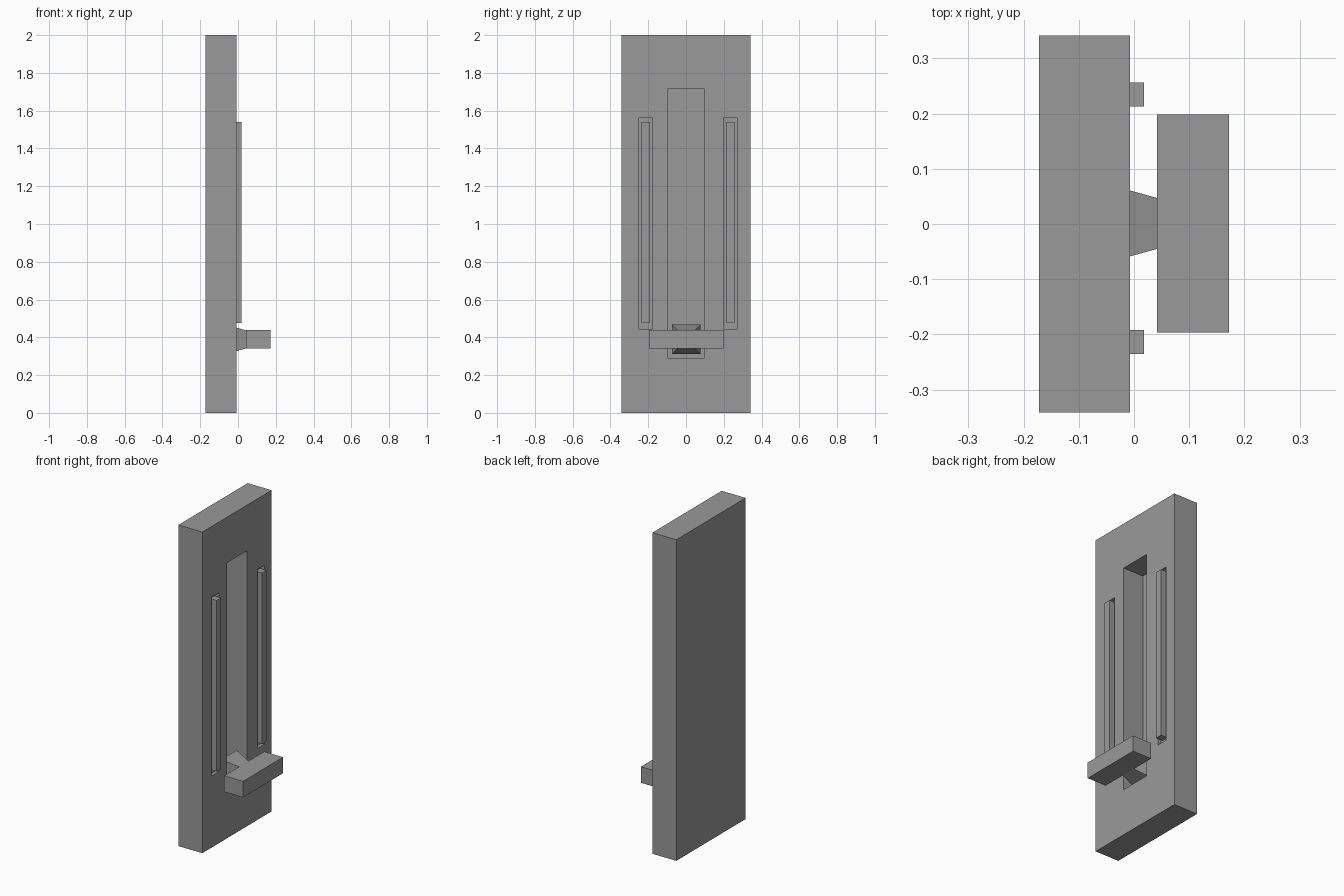
import bpy
import bmesh

cube = bpy.data.objects.get("Cube")
if cube:
    bpy.data.objects.remove(cube, do_unlink=True)

# One plain grey for the whole model
grey = bpy.data.materials.new("plain_grey")
grey.use_nodes = True
colour = (0.32, 0.32, 0.32, 1)
grey.diffuse_color = colour
grey.node_tree.nodes["Principled BSDF"].inputs["Base Color"].default_value = colour


def block(name, x, y, z, back_scale=(1, 1)):
    """Box from three (low, high) ranges; back_scale flares its -x end."""
    mid_y, mid_z = sum(y) / 2, sum(z) / 2
    bm = bmesh.new()
    bmesh.ops.create_cube(bm, size=1)
    for v in bm.verts:
        sy, sz = back_scale if v.co.x < 0 else (1, 1)
        v.co = (x[0] if v.co.x < 0 else x[1],
                mid_y + v.co.y * (y[1] - y[0]) * sy,
                mid_z + v.co.z * (z[1] - z[0]) * sz)
    mesh = bpy.data.meshes.new(name)
    bm.to_mesh(mesh)
    bm.free()
    mesh.materials.append(grey)
    obj = bpy.data.objects.new(name, mesh)
    bpy.context.collection.objects.link(obj)
    return obj


def cut(target, cutter):
    """Carve the cutter out of the target, then discard the cutter."""
    cutter.hide_render = True
    mod = target.modifiers.new("recess", 'BOOLEAN')
    mod.operation = 'DIFFERENCE'
    mod.solver = 'EXACT'
    mod.object = cutter
    bpy.context.view_layer.objects.active = target
    bpy.ops.object.modifier_apply(modifier=mod.name)
    bpy.data.objects.remove(cutter, do_unlink=True)


# Back plate with the deep slider channel
FACE = -0.007
SLOT_FLOOR = -0.029
plate = block("back_plate", (-0.172, FACE), (-0.341, 0.341), (0, 2))
cut(plate, block("channel_cutter", (-0.147, 0.1), (-0.099, 0.099), (0.29, 1.715)))

# Shallow side slots, each holding a raised strip
for side, mid in (("right", -0.2135), ("left", 0.2345)):
    cut(plate, block("slot_cutter", (SLOT_FLOOR, 0.1),
                     (mid - 0.035, mid + 0.035), (0.445, 1.56)))
    block(side + "_strip", (SLOT_FLOOR, 0.018),
          (mid - 0.022, mid + 0.022), (0.475, 1.54))

# Slider: flared stem and crosswise handle
block("slider_stem", (-0.062, 0.042), (-0.045, 0.047), (0.341, 0.437), (1.63, 1.62))
block("slider_handle", (0.042, 0.172), (-0.196, 0.198), (0.34, 0.44))
